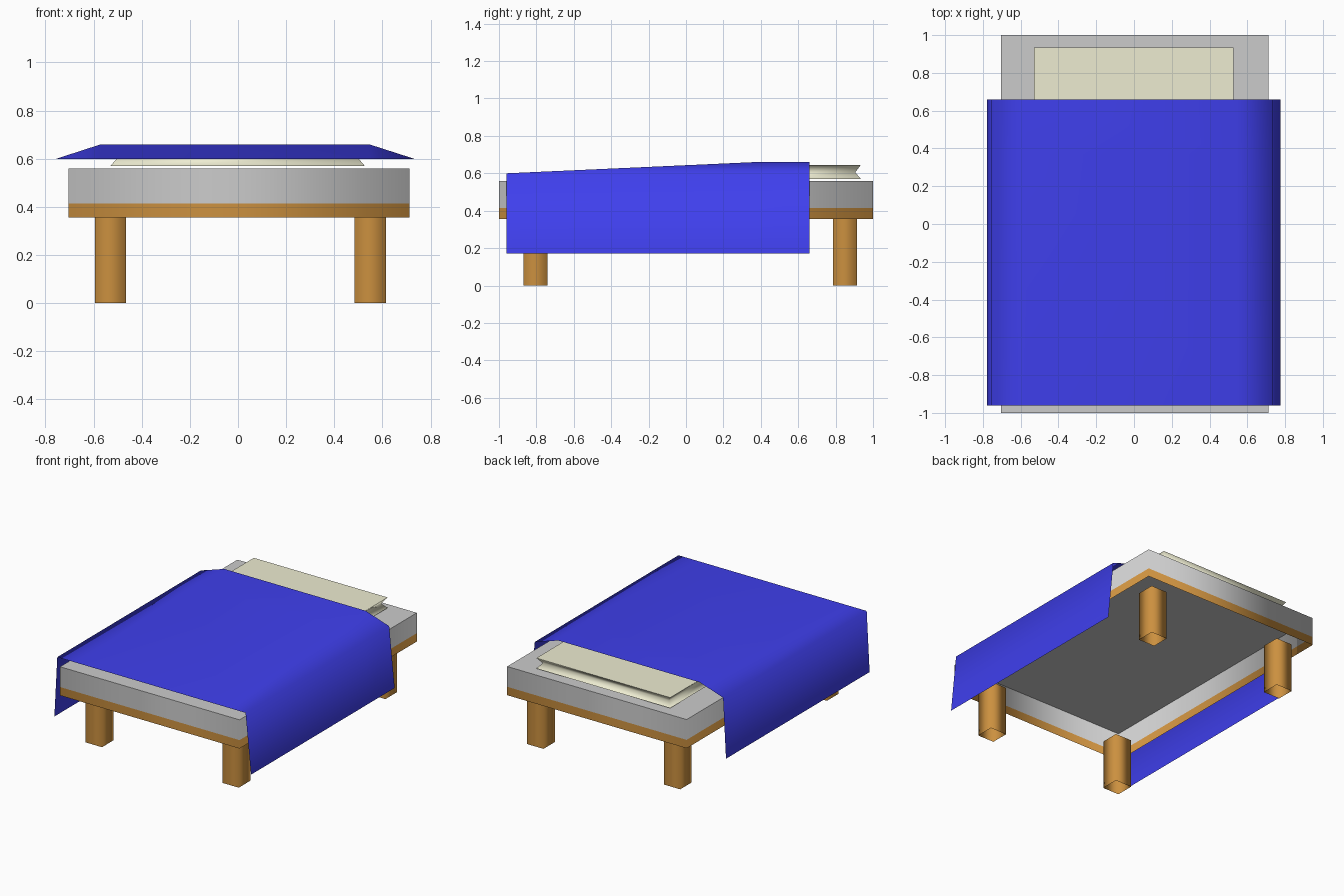
import bpy

if "Cube" in bpy.data.objects:
    bpy.data.objects.remove(bpy.data.objects["Cube"])


def material(name, rgb):
    m = bpy.data.materials.new(name)
    m.diffuse_color = (*rgb, 1)
    m.use_nodes = True
    m.node_tree.nodes["Principled BSDF"].inputs["Base Color"].default_value = m.diffuse_color
    return m


WOOD = material("wood", (0.6, 0.28, 0.05))
BLUE = material("blue_cloth", (0.05, 0.05, 0.85))
CREAM = material("cream_cloth", (0.85, 0.84, 0.64))


def make(name, verts, faces, mat=None):
    me = bpy.data.meshes.new(name)
    me.from_pydata(verts, [], faces)
    me.update()
    ob = bpy.data.objects.new(name, me)
    bpy.context.collection.objects.link(ob)
    if mat:
        me.materials.append(mat)
    me.polygons.foreach_set("use_smooth", [True] * len(faces))
    return ob


def shell(name, rings, mat=None, top=False, bottom=False):
    """Stack of rectangles (x0, x1, y0, y1, z), lowest first, joined by walls."""
    verts, faces = [], []
    for x0, x1, y0, y1, z in rings:
        verts += [(x0, y0, z), (x1, y0, z), (x1, y1, z), (x0, y1, z)]
    for r in range(len(rings) - 1):
        a = r * 4
        for i in range(4):
            j = (i + 1) % 4
            faces.append((a + i, a + j, a + 4 + j, a + 4 + i))
    n = len(verts)
    ob_caps = []
    if top:
        ob_caps.append(tuple(range(n - 4, n)))
    if bottom:
        ob_caps.append((3, 2, 1, 0))
    ob = make(name, verts, faces + ob_caps, mat)
    # flat caps with a crisp rim
    for p in list(ob.data.polygons)[len(faces):]:
        p.use_smooth = False
    return ob


# Bed frame: open band of four boards
X0, X1 = -0.705, 0.712
shell("bed_frame", [(X0, X1, -1, 1, 0.355), (X0, X1, -1, 1, 0.415)], WOOD)

# Mattress: open underneath
shell("mattress", [(X0, X1, -1, 1, 0.415), (X0, X1, -1, 1, 0.56)], top=True)

# Legs: open square tubes
for side, lx in (("left", -0.53), ("right", 0.55)):
    for end, ly in (("front", -0.805), ("back", 0.85)):
        sq = (lx - 0.065, lx + 0.065, ly - 0.065, ly + 0.065)
        shell(f"{end}_{side}_leg", [(*sq, 0), (*sq, 0.355)], WOOD)

# Pillow: slab with pinched sides
px0, px1, py0, py1, g = -0.53, 0.527, 0.40, 0.935, 0.03
shell("pillow", [(px0, px1, py0, py1, 0.57),
                 (px0 + g, px1 - g, py0 + g, py1 - g, 0.605),
                 (px0, px1, py0, py1, 0.645)], CREAM, top=True, bottom=True)

# Blanket: thin sheet rising over the pillow, hanging down both sides
verts, faces = [], []
for y, z in ((-0.96, 0.60), (0.37, 0.66), (0.66, 0.66)):
    verts += [(-0.778, y, 0.17), (-0.755, y, 0.60), (-0.57, y, z),
              (0.545, y, z), (0.732, y, 0.60), (0.775, y, 0.17)]
for r in range(2):
    for i in range(5):
        a = r * 6 + i
        faces.append((a, a + 1, a + 7, a + 6)[::-1])
blanket = make("blanket", verts, faces, BLUE)
